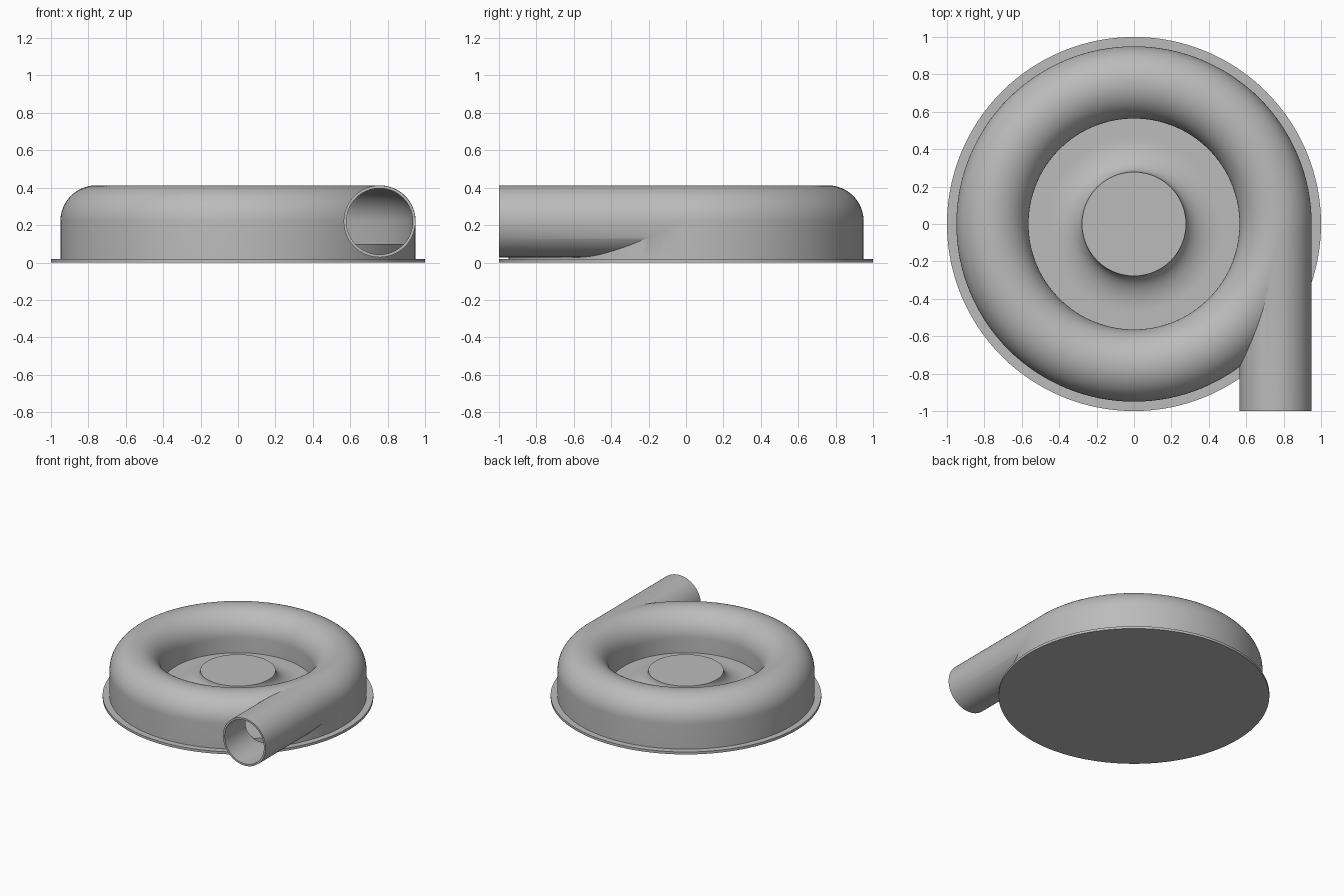
import bpy, bmesh, math
from mathutils import Vector, Matrix

cube = bpy.data.objects.get("Cube")
if cube:
    bpy.data.objects.remove(cube, do_unlink=True)

grey = bpy.data.materials.new("light_grey")
grey.use_nodes = True
colour = (0.5, 0.5, 0.5, 1)
grey.diffuse_color = colour
grey.node_tree.nodes["Principled BSDF"].inputs["Base Color"].default_value = colour

RING, TUBE, AXIS_Z = 0.757, 0.193, 0.22   # scroll radius, section radius, height
WALL, FLOOR, BASE = 0.015, 0.1, 0.02
SEGMENTS = 128


def finish(name, bm):
    bmesh.ops.recalc_face_normals(bm, faces=bm.faces)
    mesh = bpy.data.meshes.new(name)
    bm.to_mesh(mesh)
    bm.free()
    mesh.materials.append(grey)
    obj = bpy.data.objects.new(name, mesh)
    bpy.context.collection.objects.link(obj)
    return obj


def select(obj):
    bpy.ops.object.select_all(action='DESELECT')
    obj.select_set(True)
    bpy.context.view_layer.objects.active = obj


def smooth(obj):
    select(obj)
    bpy.ops.object.shade_smooth_by_angle(angle=math.radians(30))


def lathe(name, profile):
    """Turn a closed (radius, height) outline about z; radius 0 makes a pole."""
    bm = bmesh.new()
    rings = []
    for r, z in profile:
        if r == 0:
            rings.append([bm.verts.new((0, 0, z))] * SEGMENTS)
        else:
            rings.append([bm.verts.new((r * math.cos(a), r * math.sin(a), z))
                          for a in (math.tau * i / SEGMENTS for i in range(SEGMENTS))])
    for a, b in zip(rings, rings[1:] + rings[:1]):
        for i in range(SEGMENTS):
            j = (i + 1) % SEGMENTS
            corners = list(dict.fromkeys((a[i], a[j], b[j], b[i])))
            if len(corners) > 2:
                bm.faces.new(corners)
    return finish(name, bm)


def scroll_outline(radius, bottom):
    """Half-round top on straight walls."""
    steps = 32
    arc = [(RING + radius * math.cos(math.pi * i / steps),
            AXIS_Z + radius * math.sin(math.pi * i / steps)) for i in range(steps + 1)]
    return [(RING + radius, bottom)] + arc + [(RING - radius, bottom)]


def pipe(name, radius, y0, y1):
    bm = bmesh.new()
    place = Matrix.Translation((RING, (y0 + y1) / 2, AXIS_Z)) @ Matrix.Rotation(math.pi / 2, 4, 'X')
    bmesh.ops.create_cone(bm, cap_ends=True, segments=96, radius1=radius,
                          radius2=radius, depth=y1 - y0, matrix=place)
    return finish(name, bm)


def combine(target, other, operation):
    mod = target.modifiers.new(operation.lower(), 'BOOLEAN')
    mod.operation, mod.solver, mod.object = operation, 'EXACT', other
    select(target)
    bpy.ops.object.modifier_apply(modifier=mod.name)
    bpy.data.objects.remove(other, do_unlink=True)


# Scroll housing with its tangential outlet, hollowed out
housing = lathe("scroll_housing", scroll_outline(TUBE, BASE - 0.005))
combine(housing, pipe("outlet", TUBE - 0.001, -1, 0.03), 'UNION')
combine(housing, lathe("chamber", scroll_outline(TUBE - WALL, FLOOR - 0.01)), 'DIFFERENCE')
combine(housing, pipe("bore", TUBE - WALL - 0.001, -1.1, 0.03), 'DIFFERENCE')
smooth(housing)

# Base flange
smooth(lathe("base_flange", [(0, 0), (1, 0), (1, BASE), (0, BASE)]))

# Raised floor that sweeps up into the flat central hub
HUB, SWEEP = 0.278, 0.19
hub_curve = [(HUB + SWEEP * (1 - math.cos(a)), AXIS_Z - (AXIS_Z - FLOOR) * math.sin(a))
             for a in (math.pi / 2 * i / 20 for i in range(21))]
floor_edge = RING + TUBE - 0.008
smooth(lathe("floor_and_hub", [(0, AXIS_Z)] + hub_curve +
             [(floor_edge, FLOOR), (floor_edge, BASE - 0.01), (0, BASE - 0.01)]))
